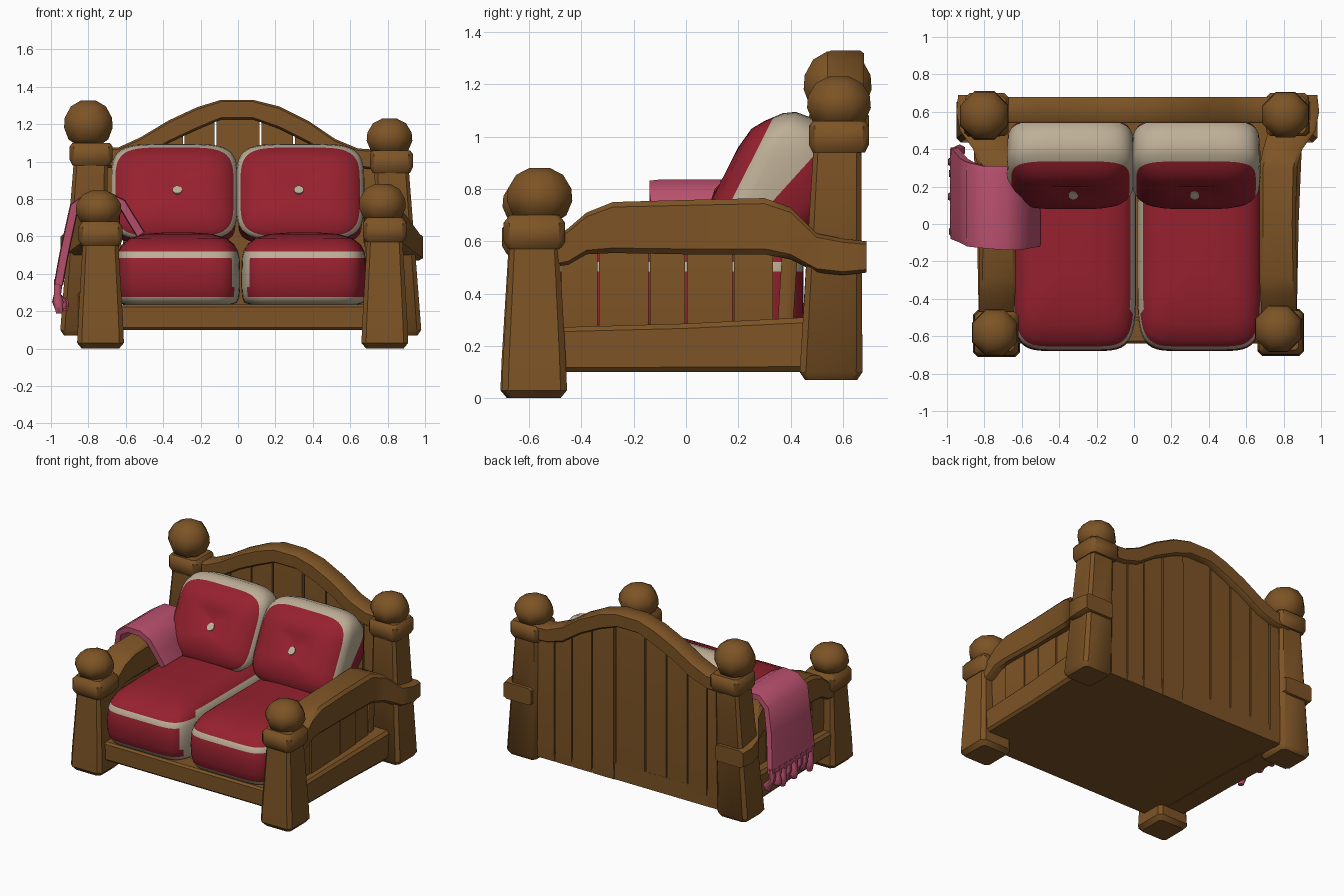
import bpy, bmesh, math, random
from mathutils import Vector as Vec

if "Cube" in bpy.data.objects:
    bpy.data.objects.remove(bpy.data.objects["Cube"])

random.seed(4)


def material(name, rgb):
    m = bpy.data.materials.new(name)
    m.diffuse_color = (*rgb, 1)
    m.use_nodes = True
    m.node_tree.nodes["Principled BSDF"].inputs["Base Color"].default_value = m.diffuse_color
    return m


WOOD = material("brown wood", (0.205, 0.088, 0.019))
RED = material("red fabric", (0.305, 0.015, 0.028))
CREAM = material("cream piping", (0.515, 0.43, 0.31))
PINK = material("pink blanket", (0.50, 0.083, 0.16))


def ring(c, u, v, n=8, e=8):
    """Superellipse around c; 8 points with e=8 is a chamfered rectangle."""
    c, u, v = Vec(c), Vec(u), Vec(v)
    m = math.cos(math.pi / n) ** (2 / e)
    pts = []
    for k in range(n):
        t = 2 * math.pi * (k + 0.5) / n
        a, b = (math.copysign(abs(f(t)) ** (2 / e) / m, f(t)) for f in (math.cos, math.sin))
        pts.append(c + u * a + v * b)
    return pts


def loft(name, rings, mats, bands=None, angle=40, cream_side=0):
    """Skin rings into a closed solid; bands gives a material index per strip."""
    bm = bmesh.new()
    vs = [[bm.verts.new(p) for p in r] for r in rings]
    n = len(rings[0])
    for i in range(len(vs) - 1):
        for k in range(n):
            f = bm.faces.new((vs[i][k], vs[i][(k + 1) % n], vs[i + 1][(k + 1) % n], vs[i + 1][k]))
            f.material_index = bands[i] if bands else 0
    bm.faces.new(vs[0])
    bm.faces.new(vs[-1])
    bmesh.ops.recalc_face_normals(bm, faces=bm.faces)
    if cream_side:
        for f in bm.faces:
            if f.normal.x * cream_side > 0.85:
                f.material_index = 1
    me = bpy.data.meshes.new(name)
    bm.to_mesh(me)
    bm.free()
    ob = bpy.data.objects.new(name, me)
    bpy.context.collection.objects.link(ob)
    for m in mats:
        me.materials.append(m)
    bpy.ops.object.select_all(action='DESELECT')
    ob.select_set(True)
    bpy.context.view_layer.objects.active = ob
    bpy.ops.object.shade_smooth_by_angle(angle=math.radians(angle))
    return ob


def along_y(name, secs):
    """Beam along y from (y, x0, x1, z0, z1) sections."""
    loft(name, [ring(((a + b) / 2, y, (c + d) / 2), ((b - a) / 2, 0, 0), (0, 0, (d - c) / 2))
                for y, a, b, c, d in secs], [WOOD])


def along_x(name, secs):
    """Beam along x from (x, y0, y1, z0, z1) sections."""
    loft(name, [ring((x, (a + b) / 2, (c + d) / 2), (0, (b - a) / 2, 0), (0, 0, (d - c) / 2))
                for x, a, b, c, d in secs], [WOOD])


def upright(name, secs):
    """Post from (x, y, z, half width) sections."""
    loft(name, [ring((x, y, z), (h, 0, 0), (0, h, 0)) for x, y, z, h in secs], [WOOD])


def ball(name, c, r, h):
    """Chunky eight-sided knob."""
    prof = [(0.45, -1), (0.82, -0.72), (1, -0.2), (0.97, 0.25), (0.72, 0.75), (0.32, 1)]
    loft(name, [ring((c[0], c[1], c[2] + h * z), (r * s, 0, 0), (0, r * s, 0), 8, 2)
                for s, z in prof], [WOOD], angle=50)


# Posts with collars and knobs
for side, x, y, top in (("left", -0.735, -0.585, 0.66), ("right", 0.785, -0.58, 0.68)):
    upright("front_post_" + side, [(x, y, 0, 0.10), (x, y, 0.03, 0.125), (x, y, 0.15, 0.12),
                                   (x, y, top - 0.05, 0.092)])
    upright("front_collar_" + side, [(x, y, top - 0.11, 0.1), (x, y, top - 0.08, 0.118),
                                     (x, y, top - 0.01, 0.118), (x, y, top + 0.02, 0.095)])
ball("front_knob_left", (-0.745, -0.58, 0.75), 0.122, 0.095)
ball("front_knob_right", (0.772, -0.56, 0.775), 0.125, 0.105)
for side, xb, xt, top in (("left", -0.83, -0.785, 1.09), ("right", 0.86, 0.82, 1.05)):
    upright("back_post_" + side, [(xb, 0.555, 0.07, 0.10), (xb, 0.555, 0.1, 0.12),
                                  (xt, 0.58, top - 0.05, 0.09)])
    upright("back_collar_" + side, [(xt, 0.585, top - 0.11, 0.1), (xt, 0.585, top - 0.08, 0.115),
                                    (xt, 0.585, top - 0.01, 0.115), (xt, 0.585, top + 0.01, 0.1)])
ball("back_knob_left", (-0.80, 0.58, 1.205), 0.13, 0.12)
ball("back_knob_right", (0.81, 0.585, 1.13), 0.122, 0.1)

# Arms, side rails and side planks
ARM = [(-0.52, .68, .87, .50, .60), (-0.45, .68, .87, .51, .65), (-0.38, .675, .87, .55, .71),
       (-0.28, .67, .87, .555, .75), (0.0, .67, .865, .55, .758), (0.3, .67, .87, .55, .765),
       (0.4, .69, .90, .53, .73), (0.5, .72, .97, .48, .63), (0.6, .74, .99, .47, .61),
       (0.69, .76, .98, .48, .60)]
RAIL = [(-0.52, .70, .87, .10, .27), (0.0, .70, .88, .10, .285), (0.48, .72, .90, .10, .31)]
CUTS = [-0.48, -0.335, -0.14, 0.0, 0.18, 0.335]
for side, s in (("left", -1), ("right", 1)):
    def flip(secs):
        return secs if s > 0 else [(y, 0.04 - b, 0.04 - a, c, d) for y, a, b, c, d in secs]
    along_y("arm_" + side, flip(ARM))
    along_y("side_rail_" + side, flip(RAIL))
    for i, (a, b) in enumerate(zip(CUTS, CUTS[1:])):
        j = random.uniform(0, 0.012)
        along_y(f"side_plank_{side}_{i}", flip([(a + .003, .75 + j, .81 + j, .2, .6),
                                                (b - .003, .75 + j, .81 + j, .2, .6)]))
    px = 0.78 if s > 0 else -0.74
    loft("narrow_slat_" + side, [ring((px, 0.375, 0.2), (.025, 0, 0), (0, .03, 0)),
                                 ring((px, 0.40, 0.6), (.025, 0, 0), (0, .03, 0))], [WOOD])

# Base and front rail
along_y("base", [(-0.58, -.80, .84, .10, .22), (0.64, -.80, .84, .10, .22)])
along_x("front_rail", [(-0.7, -.64, -.5, .10, .235), (0.74, -.64, -.5, .10, .235)])

# Arched top rail
ARCH = [(-.76, 1.07), (-.64, 1.075), (-.52, 1.13), (-.37, 1.22), (-.22, 1.29), (-.09, 1.33),
        (.08, 1.33), (.22, 1.295), (.38, 1.215), (.52, 1.12), (.64, 1.07), (.78, 1.06)]
along_x("arched_rail", [(x, .54, .68, z - (0.12 if 0.2 < abs(x) < 0.6 else 0.105), z)
                        for x, z in ARCH])


def arch_z(x):
    for (x0, z0), (x1, z1) in zip(ARCH, ARCH[1:]):
        if x0 <= x <= x1:
            return z0 + (z1 - z0) * (x - x0) / (x1 - x0)
    return 1.06


# Back planks
edges = [-0.74, -0.62, -0.46, -0.29, -0.12, 0.12, 0.30, 0.46, 0.60, 0.77]
for i, (a, b) in enumerate(zip(edges, edges[1:])):
    j = random.uniform(-0.008, 0.008)
    a, b = a + .005, b - .005
    along_x(f"back_plank_{i}", [(x, .575 + j, .645 + j, .10, arch_z(x) - .05)
                                for x in (a, (a + b) / 2, b)])


def cushion(name, cx, width, rings, bands, e, cream_side=0):
    """Rings are (y, z) at one end, (y, z) at the other, and half width."""
    rs = [ring((cx, (a + c) / 2, (b + d) / 2), (w * width, 0, 0),
               (0, (c - a) / 2, (d - b) / 2), 48, e) for a, b, c, d, w in rings]
    loft(name, rs, [RED, CREAM], bands, 75, cream_side)


SEAT = [(-.58, .235, .42, .235, .86), (-.64, .245, .44, .245, .95), (-.66, .275, .45, .275, .985),
        (-.675, .33, .45, .33, 1), (-.68, .40, .45, .40, 1), (-.672, .485, .45, .485, .99),
        (-.655, .52, .45, .52, .965), (-.62, .555, .43, .555, .91), (-.54, .59, .38, .59, .78),
        (-.42, .612, .3, .612, .55), (-.28, .62, .2, .62, .25)]
BACK = [(.11, .80, .20, .89, .06), (.09, .74, .20, .96, .42), (.08, .68, .25, 1.03, .72),
        (.085, .63, .30, 1.06, .87), (.095, .60, .335, 1.075, .93), (.115, .58, .37, 1.09, .985),
        (.15, .58, .42, 1.095, 1), (.19, .60, .50, 1.065, 1), (.22, .63, .555, 1.0, .99),
        (.29, .56, .56, .85, .96), (.40, .56, .54, .70, .8)]
for side, cx, w, s in (("left", -.32, .332, 1), ("right", .352, .335, -1)):
    cushion("seat_cushion_" + side, cx, w, SEAT, [1, 1, 0, 0, 0, 1, 0, 0, 0, 0], 6, s)
    cushion("back_cushion_" + side, cx - .02, w + .008, BACK, [0, 0, 0, 0, 1, 1, 1, 1, 0, 0], 4.5)
    # Button, flat against the leaning cushion
    n = Vec((0, -.707, .707))
    c = Vec((-.325 if s > 0 else .325, .155, .845))
    loft("button_" + side, [ring(c + n * d, (.025, 0, 0), (0, .02, .02), 12, 2)
                            for d in (-.01, .008)], [CREAM])

# Blanket draped over the left arm: (x, z, y0, y1)
DRAPE = [(-.52, .61, -.12, .08), (-.575, .70, -.13, .2), (-.62, .775, -.14, .27),
         (-.69, .812, -.14, .31), (-.80, .81, -.13, .31), (-.875, .76, -.12, .33),
         (-.91, .6, -.10, .35), (-.935, .48, -.09, .38), (-.96, .34, -.08, .41)]
rs = []
for i, (x, z, a, b) in enumerate(DRAPE):
    p, q = DRAPE[max(i - 1, 0)], DRAPE[min(i + 1, len(DRAPE) - 1)]
    nrm = Vec((q[1] - p[1], 0, p[0] - q[0])).normalized() * 0.025
    rs.append(ring((x, (a + b) / 2, z), (0, (b - a) / 2, 0), nrm))
loft("blanket", rs, [PINK], angle=60)

# Blanket fringe
for i in range(8):
    y = -0.05 + i * 0.062
    dx, dz = random.uniform(-.015, .03), random.uniform(-.03, .03)
    loft(f"tassel_{i}", [ring((x, y + dy, z), (r, 0, 0), (0, r, 0), 6, 2) for x, dy, z, r in
                         ((-.96, 0, .37, .024), (-.965, .005, .29, .019),
                          (-.955 + dx, .01, .25, .028), (-.95 + dx, 0, .2 + dz, .016))],
         [PINK], angle=60)
